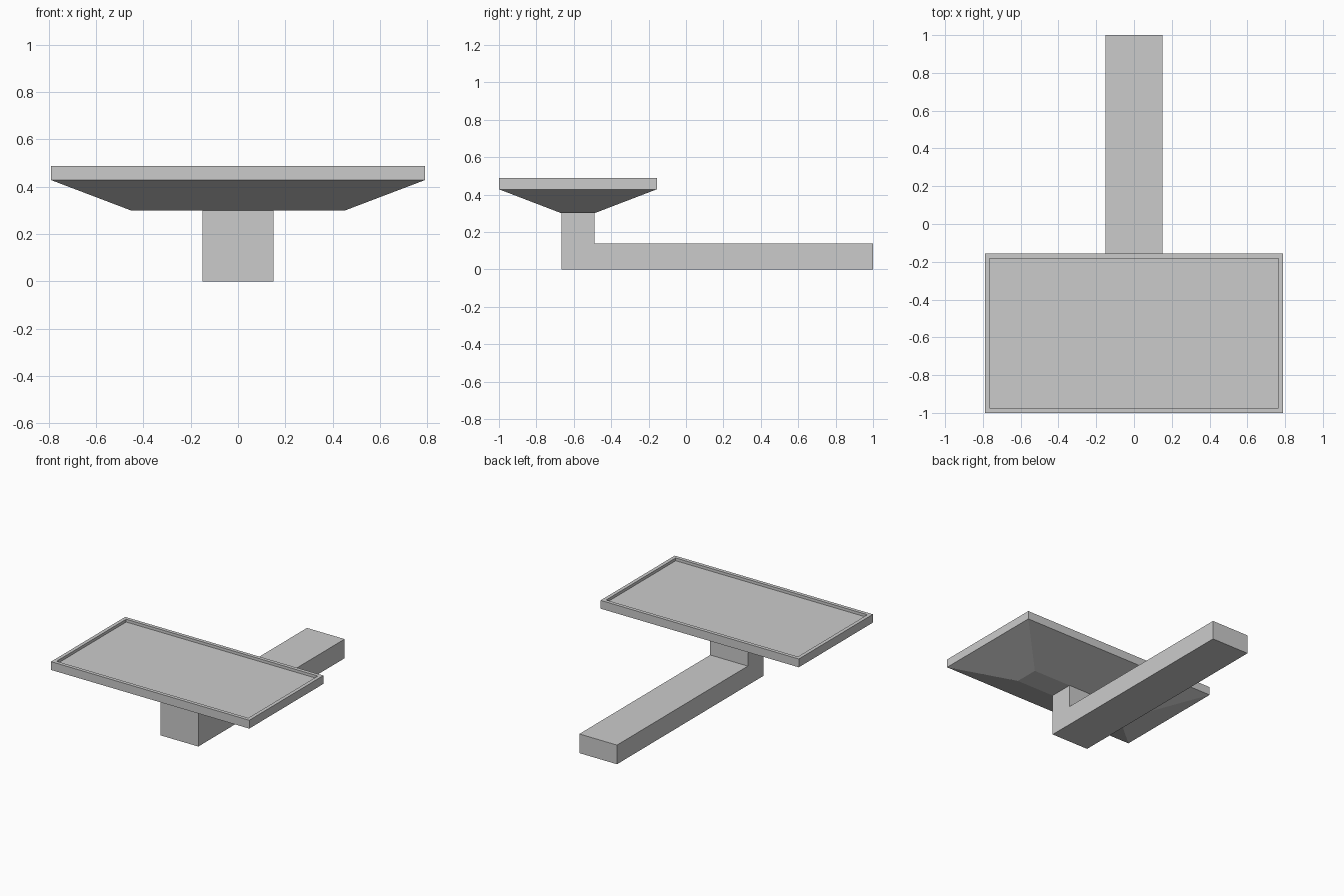
import bpy, bmesh

if "Cube" in bpy.data.objects:
    bpy.data.objects.remove(bpy.data.objects["Cube"])

TRAY_Y = -0.578   # centre of tray and post in y


def make_object(name, bm):
    bmesh.ops.recalc_face_normals(bm, faces=bm.faces)
    mesh = bpy.data.meshes.new(name)
    bm.to_mesh(mesh)
    bm.free()
    obj = bpy.data.objects.new(name, mesh)
    bpy.context.collection.objects.link(obj)
    return obj


def loft_rects(name, sections):
    """Join stacked rectangles given as (half width, half depth, z), capping both ends."""
    bm = bmesh.new()
    rings = [[bm.verts.new((sx * hx, TRAY_Y + sy * hy, z))
              for sx, sy in ((-1, -1), (1, -1), (1, 1), (-1, 1))]
             for hx, hy, z in sections]
    for a, b in zip(rings, rings[1:]):
        for i in range(4):
            j = (i + 1) % 4
            bm.faces.new((a[i], a[j], b[j], b[i]))
    bm.faces.new(rings[0])
    bm.faces.new(rings[-1])
    return make_object(name, bm)


def extrude_profile(name, points, half_width):
    """Extrude a (y, z) side profile symmetrically along x."""
    bm = bmesh.new()
    face = bm.faces.new([bm.verts.new((-half_width, y, z)) for y, z in points])
    new = bmesh.ops.extrude_face_region(bm, geom=[face])["geom"]
    verts = [g for g in new if isinstance(g, bmesh.types.BMVert)]
    bmesh.ops.translate(bm, verts=verts, vec=(2 * half_width, 0, 0))
    return make_object(name, bm)


# Tray: tapered underside, upright edge, thin rim and shallow recess
loft_rects("tray", [
    (0.453, 0.088, 0.30),
    (0.79, 0.422, 0.428),
    (0.79, 0.422, 0.488),
    (0.764, 0.396, 0.488),
    (0.764, 0.396, 0.468),
])

# L-shaped support: post under the tray and long arm running to the back
extrude_profile("support_arm", [
    (-0.666, 0), (1, 0), (1, 0.138), (-0.49, 0.138), (-0.49, 0.30), (-0.666, 0.30),
], 0.15)
